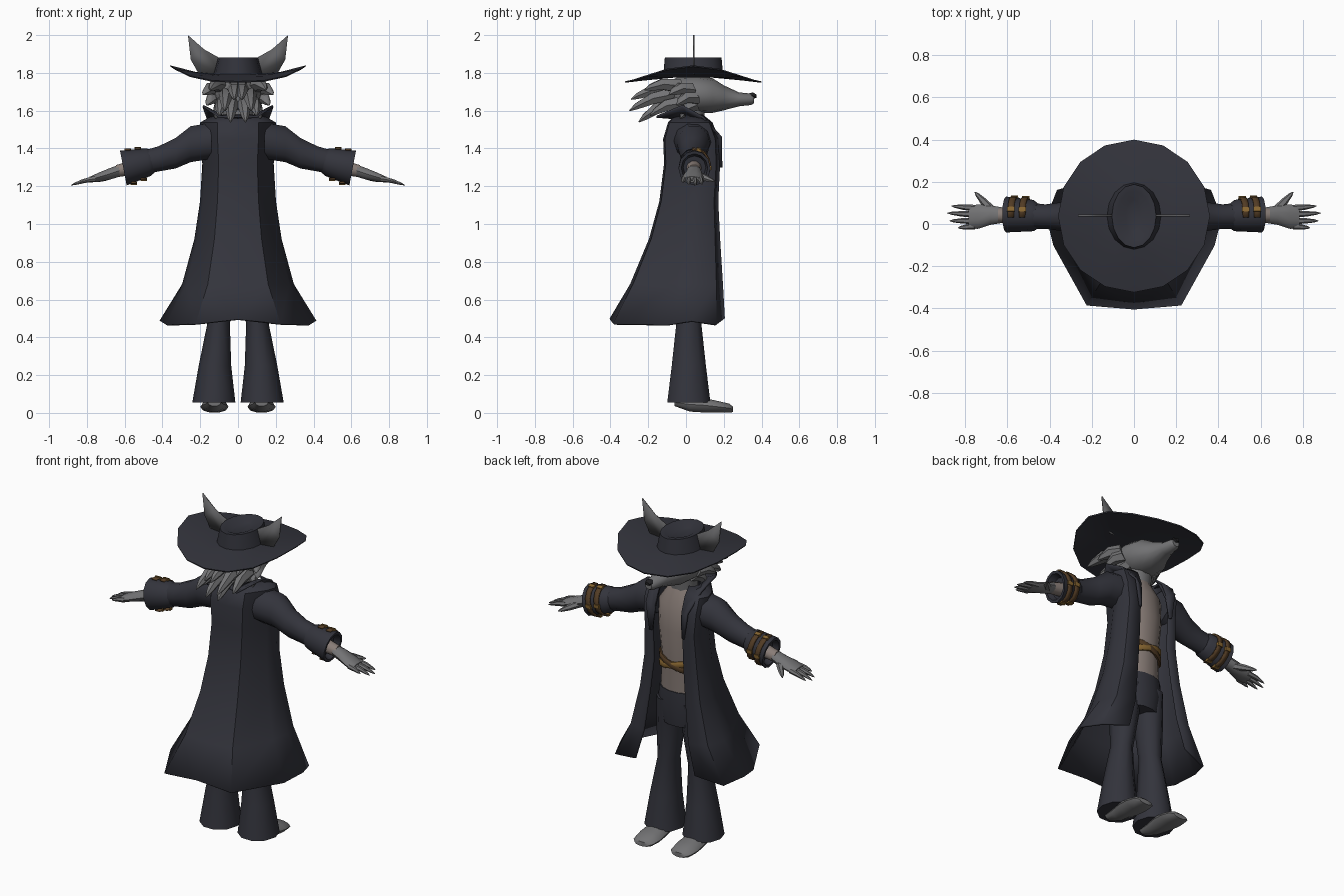
import bpy, bmesh, math
from mathutils import Vector


def material(name, rgb):
    m = bpy.data.materials.new(name)
    m.diffuse_color = (*rgb, 1)
    return m


CLOTH = material("charcoal cloth", (0.033, 0.034, 0.045))
FUR = material("grey fur", (0.17, 0.17, 0.175))
EAR = material("ear grey", (0.12, 0.12, 0.125))
SKIN = material("beige fur", (0.25, 0.205, 0.185))
LEATHER = material("brown leather", (0.085, 0.045, 0.018))
BRASS = material("brass", (0.24, 0.13, 0.03))
DARK = material("nose black", (0.015, 0.015, 0.017))


def finish(name, bm, mat, mirror=False, thick=0):
    bmesh.ops.recalc_face_normals(bm, faces=bm.faces)
    me = bpy.data.meshes.new(name)
    bm.to_mesh(me)
    bm.free()
    me.materials.append(mat)
    ob = bpy.data.objects.new(name, me)
    bpy.context.collection.objects.link(ob)
    if mirror:
        ob.modifiers.new("Mirror", 'MIRROR').merge_threshold = 0.002
    if thick:
        s = ob.modifiers.new("Solidify", 'SOLIDIFY')
        s.thickness, s.offset = thick, 0
    return ob


def skin_rings(bm, rings, closed=True, caps=True):
    vs = [[bm.verts.new(p) for p in r] for r in rings]
    n = len(vs[0])
    for a, b in zip(vs, vs[1:]):
        for i in range(n if closed else n - 1):
            j = (i + 1) % n
            bm.faces.new((a[i], a[j], b[j], b[i]))
    if closed and caps:
        bm.faces.new(vs[0])
        bm.faces.new(vs[-1])


def ring(axis, c, ra, rb, n, slant=0, a0=0, span=math.tau, closed=True):
    pts = []
    for i in range(n):
        t = a0 + span * i / (n if closed else n - 1)
        a, b = ra * math.cos(t), rb * math.sin(t)
        off = {'x': (slant * b, a, b), 'y': (a, slant * b, b), 'z': (a, b, slant * a)}[axis]
        pts.append(Vector(c) + Vector(off))
    return pts


def tube(name, mat, axis, secs, n=10, mirror=False, slant=0, caps=True):
    """Loft through sections given as (x, y, z, radius a, radius b)."""
    bm = bmesh.new()
    skin_rings(bm, [ring(axis, s[:3], s[3], s[4], n, slant) for s in secs], True, caps)
    return finish(name, bm, mat, mirror)


def spike(bm, base, tip, r, droop=0.0):
    """Tapered, slightly bent lock of fur or finger."""
    base, tip = Vector(base), Vector(tip)
    q = (tip - base).to_track_quat('Z', 'Y')
    rings = []
    for t, k in ((0, 1), (0.5, 0.8), (0.85, 0.45), (1, 0.08)):
        c = base.lerp(tip, t) + Vector((0, 0, droop * math.sin(math.pi * t)))
        rings.append([c + q @ Vector((r * k * math.cos(a), r * k * math.sin(a), 0))
                      for a in [math.tau * i / 6 for i in range(6)]])
    skin_rings(bm, rings)


# --- Coat body: half cross-sections from back centre to front edge
bm = bmesh.new()
rows = []
for z, w, b, f, o in ((.475, .41, -.40, .20, .20), (.68, .29, -.29, .19, .15),
                      (.92, .225, -.19, .175, .12), (1.12, .195, -.135, .165, .10),
                      (1.32, .183, -.11, .175, .10), (1.45, .195, -.115, .17, .09),
                      (1.535, .195, -.09, .135, .088), (1.575, .12, -.05, .085, .08)):
    shape = ((0, 0, .02), (.54, .03, -.005), (.92, .5, -.01), (1, .72, .01), (.88, .93, -.01))
    hem = 1 if z < .5 else 0
    row = [(k * w, b + (f - b) * t, z + d * hem) for k, t, d in shape]
    rows.append(row + [(o, f, z + .025 * hem)])
skin_rings(bm, rows, closed=False)
finish("coat", bm, CLOTH, True, 0.012)

# --- Collar and lapels
bm = bmesh.new()
inner = [(0, -.05, 1.56), (.08, -.045, 1.57), (.12, .02, 1.57), (.10, .09, 1.56),
         (.088, .165, 1.43), (.10, .178, 1.30)]
outer = [(0, -.12, 1.57), (.10, -.155, 1.568), (.185, -.02, 1.625), (.165, .09, 1.565),
         (.14, .185, 1.46), (.115, .187, 1.30)]
skin_rings(bm, [inner, outer], closed=False)
finish("collar", bm, CLOTH, True, 0.012)

# --- Sleeves and flared cuffs
tube("sleeve", CLOTH, 'x', [(.14, .035, 1.44, .10, .10), (.25, .04, 1.423, .088, .10),
     (.33, .035, 1.375, .07, .085), (.42, .035, 1.345, .058, .07),
     (.52, .04, 1.32, .064, .066)], 10, True)
tube("cuff", CLOTH, 'x', [(.455, .038, 1.333, .058, .062), (.475, .04, 1.328, .074, .073),
     (.607, .045, 1.296, .085, .092), (.607, .045, 1.296, .07, .076),
     (.57, .045, 1.30, .06, .06)], 12, True, 0.19)

# --- Cuff straps over the front half, with buckles
for k, x in enumerate((.515, .568)):
    z, ry, rz = 1.318 - (x - .515) * .24, .082 + k * .004, .083 + k * .007
    bm = bmesh.new()
    skin_rings(bm, [ring('x', (x + d, .042, z), ry, rz, 9, .19, -1.9, 3.6, False)
                    for d in (-.015, .015)], closed=False)
    finish("cuff_strap_%d" % (k + 1), bm, LEATHER, True, 0.01)
    bm = bmesh.new()
    for t in (1.25, -.1, -1.5):
        r = bmesh.ops.create_cube(bm, size=1)["verts"]
        for v in r:
            p = Vector((v.co.x * .034, v.co.y * .014, v.co.z * .022))
            a = t
            v.co = (x + p.x + .19 * rz * math.sin(a),
                    .042 + ry * math.cos(a) + p.y * math.cos(a) - p.z * math.sin(a),
                    z + rz * math.sin(a) + p.y * math.sin(a) + p.z * math.cos(a))
    finish("cuff_buckle_%d" % (k + 1), bm, BRASS, True)

# --- Forearm, palm and fingers
tube("forearm", SKIN, 'x', [(.55, .042, 1.30, .042, .042), (.645, .042, 1.28, .036, .034)], 10, True)
tube("palm", FUR, 'x', [(.62, .042, 1.285, .036, .034), (.68, .042, 1.265, .046, .032),
     (.74, .035, 1.247, .058, .025), (.785, .032, 1.235, .052, .016)], 10, True)
bm = bmesh.new()
for y0, y1, x1 in ((.075, .085, .865), (.045, .052, .885), (.015, .015, .875), (-.01, -.018, .835)):
    spike(bm, (.755, y0, 1.24), (x1, y1, 1.205 + (.885 - x1) * .3), .016, .004)
spike(bm, (.67, .06, 1.26), (.755, .152, 1.225), .022)
finish("fingers", bm, FUR, True)

# --- Torso, belts and trousers
tube("torso", SKIN, 'z', [(0, .03, .84, .135, .095), (0, .035, 1.1, .12, .098),
     (0, .035, 1.3, .14, .112), (0, .03, 1.45, .145, .10), (0, .02, 1.55, .075, .07)], 14)
for name, s in (("belt_a", .28), ("belt_b", -.22)):
    b = tube(name, LEATHER if s > 0 else BRASS, 'z',
             [(0, .035, 1.075, .131, .107), (0, .035, 1.083, .137, .113),
              (0, .035, 1.105, .137, .113), (0, .035, 1.113, .131, .107)], 16, False, s)
tube("trouser_waist", CLOTH, 'z', [(0, .025, .72, .13, .10), (0, .028, .82, .152, .108),
     (0, .03, .93, .14, .102)], 14)
tube("trouser_leg", CLOTH, 'z', [(.128, .015, .055, .114, .12), (.122, .015, .25, .086, .095),
     (.103, .015, .47, .06, .07), (.085, .02, .7, .078, .09), (.078, .028, .86, .074, .098)], 10, True)

# --- Feet
tube("foot", FUR, 'y', [(.125, -.06, .055, .035, .02), (.125, .02, .045, .05, .04),
     (.125, .10, .04, .068, .04), (.125, .17, .032, .075, .032),
     (.125, .23, .025, .066, .025), (.125, .25, .018, .045, .014)], 10, True)

# --- Neck, head and nose
tube("neck", FUR, 'z', [(0, .02, 1.48, .08, .07), (0, .03, 1.66, .085, .08)], 10)
tube("head", FUR, 'y', [(0, -.10, 1.69, .06, .06), (0, -.04, 1.69, .12, .09),
     (0, .06, 1.685, .135, .10), (0, .14, 1.68, .12, .092), (0, .20, 1.668, .078, .066),
     (0, .28, 1.66, .046, .037), (0, .345, 1.66, .034, .03), (0, .36, 1.66, .022, .02)], 12)
tube("nose", DARK, 'y', [(0, .335, 1.679, .02, .014), (0, .355, 1.679, .024, .017),
     (0, .373, 1.677, .012, .009)], 8)

# --- Mane and cheek locks
bm = bmesh.new()
locks = [((.02, -.06, 1.72), (.02, -.29, 1.66)), ((.06, -.05, 1.69), (.07, -.30, 1.60)),
         ((.03, -.05, 1.65), (.04, -.25, 1.54)), ((.08, -.02, 1.64), (.10, -.19, 1.575)),
         ((.09, -.03, 1.73), (.15, -.22, 1.71)), ((.11, .03, 1.71), (.185, -.09, 1.685)),
         ((.11, .05, 1.67), (.165, -.05, 1.63)), ((.08, .04, 1.63), (.12, -.03, 1.56))]
for base, tip in locks:
    spike(bm, base, tip, .042, .02)
finish("mane", bm, FUR, True)

# --- Hat: brim raised at the sides, crown with a dent
bm = bmesh.new()
rings = []
for rx, ry, z, rise in ((.12, .14, 1.775, 0), (.357, .36, 1.748, .085), (.36, .362, 1.755, .085),
                        (.22, .24, 1.782, .022), (.128, .158, 1.795, 0), (.105, .15, 1.882, 0),
                        (.08, .12, 1.88, 0), (.04, .075, 1.86, 0)):
    r = []
    for i in range(16):
        t = math.tau * i / 16
        r.append((rx * math.sin(t), .038 + ry * math.cos(t), z + rise * abs(math.sin(t)) ** 3))
    rings.append(r)
skin_rings(bm, rings)
finish("hat", bm, CLOTH)

# --- Ears: thin upright plates
bm = bmesh.new()
bm.faces.new([bm.verts.new((x, .04, z)) for x, z in
              ((.265, 2.0), (.18, 1.925), (.10, 1.88), (.08, 1.79), (.205, 1.79), (.25, 1.87))])
finish("ear", bm, EAR, True, 0.008)

# --- Smooth shading with sharp creases kept
bpy.ops.object.select_all(action='SELECT')
bpy.context.view_layer.objects.active = bpy.context.selected_objects[0]
bpy.ops.object.shade_smooth_by_angle(angle=math.radians(45))
